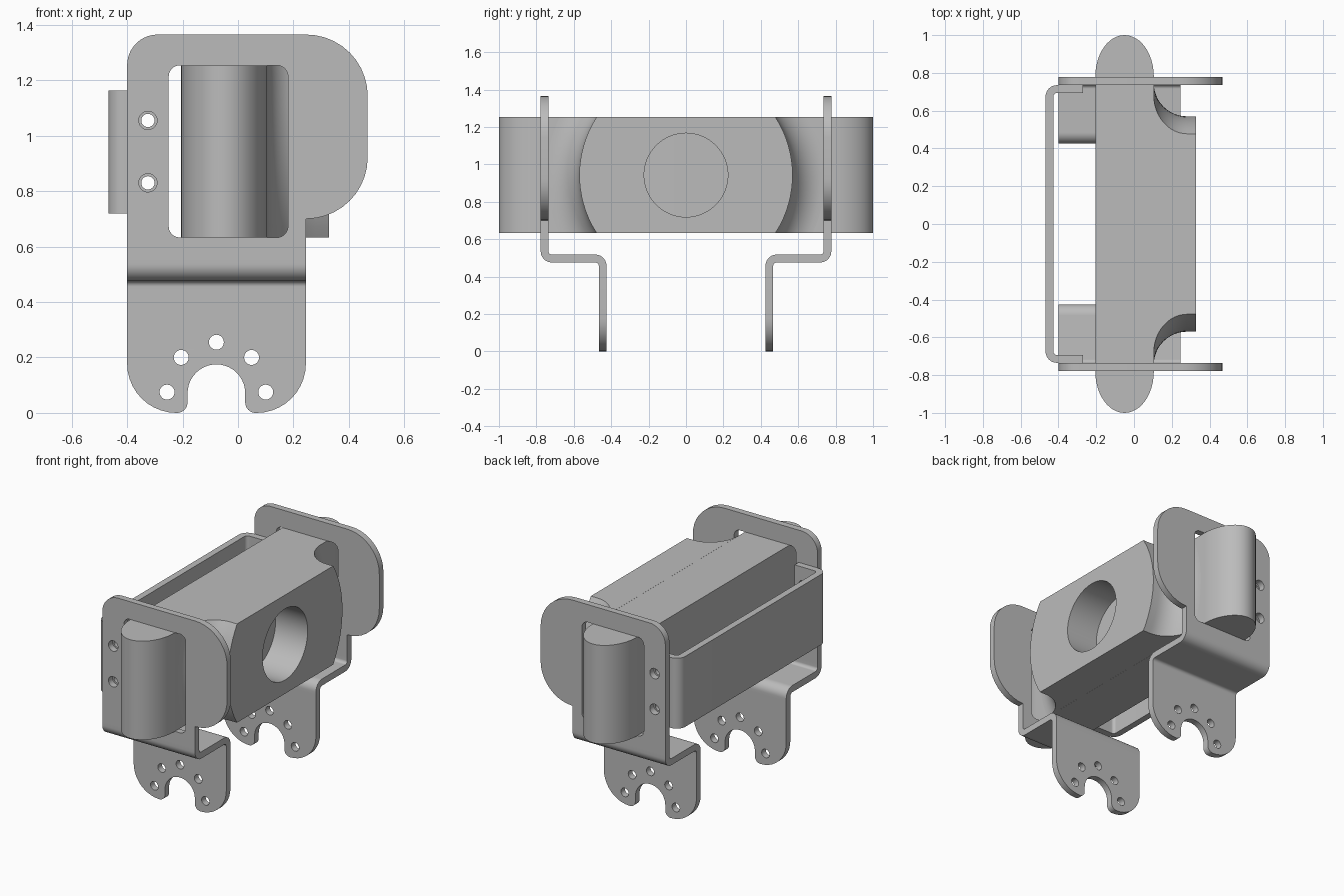
import bpy, bmesh, math
from mathutils import Matrix, Vector

if "Cube" in bpy.data.objects:
    bpy.data.objects.remove(bpy.data.objects["Cube"], do_unlink=True)

grey = bpy.data.materials.new("plain grey")
grey.use_nodes = True
grey.diffuse_color = (0.5, 0.5, 0.5, 1)
grey.node_tree.nodes["Principled BSDF"].inputs["Base Color"].default_value = (0.5, 0.5, 0.5, 1)

MID_Z, LOW, HIGH = 0.943, 0.633, 1.254      # body height
IN, OUT = 0.736, 0.777                      # faces of the upright plates
THICK = OUT - IN
LEFT, RIGHT = -0.40, 0.245                  # bracket sides


def rounded(corners, steps=10):
    """Closed outline from (x, y, radius) corners."""
    pts = []
    for i, (x, y, r) in enumerate(corners):
        p = Vector((x, y))
        if not r:
            pts.append(p)
            continue
        a = (Vector(corners[i - 1][:2]) - p).normalized()
        b = (Vector(corners[(i + 1) % len(corners)][:2]) - p).normalized()
        half = a.angle(b) / 2
        centre = p + (a + b).normalized() * (r / math.sin(half))
        start = p + a * (r / math.tan(half)) - centre
        end = p + b * (r / math.tan(half)) - centre
        sweep = start.angle_signed(end)
        for k in range(steps + 1):
            pts.append(centre + Matrix.Rotation(-sweep * k / steps, 2) @ start)
    return pts


def circle(x, y, r, n=24):
    return [Vector((x + r * math.cos(k * math.tau / n), y + r * math.sin(k * math.tau / n)))
            for k in range(n)]


def slab(loops, thickness, matrix):
    """Flat sheet with holes, as a mesh placed by the matrix."""
    curve = bpy.data.curves.new("outline", "CURVE")
    curve.dimensions, curve.fill_mode, curve.extrude = "2D", "BOTH", thickness / 2
    for loop in loops:
        spline = curve.splines.new("POLY")
        spline.points.add(len(loop) - 1)
        for pt, v in zip(spline.points, loop):
            pt.co = (v.x, v.y, 0, 1)
        spline.use_cyclic_u = True
    temp = bpy.data.objects.new("outline", curve)
    bpy.context.collection.objects.link(temp)
    bpy.context.view_layer.update()
    deps = bpy.context.evaluated_depsgraph_get()
    mesh = bpy.data.meshes.new_from_object(temp.evaluated_get(deps))
    bpy.data.objects.remove(temp, do_unlink=True)
    bpy.data.curves.remove(curve)
    bm = bmesh.new()
    bm.from_mesh(mesh)
    bmesh.ops.remove_doubles(bm, verts=bm.verts, dist=1e-5)
    bm.transform(matrix)
    bmesh.ops.recalc_face_normals(bm, faces=bm.faces)
    bm.to_mesh(mesh)
    bm.free()
    return mesh


def finish(obj):
    obj.data.materials.clear()
    obj.data.materials.append(grey)
    bpy.ops.object.select_all(action="DESELECT")
    obj.select_set(True)
    bpy.context.view_layer.objects.active = obj
    bpy.ops.object.shade_smooth_by_angle(angle=math.radians(30))


def part(name, meshes):
    """One object from several sheet pieces."""
    bm = bmesh.new()
    for m in meshes:
        bm.from_mesh(m)
        bpy.data.meshes.remove(m)
    mesh = bpy.data.meshes.new(name)
    bm.to_mesh(mesh)
    bm.free()
    obj = bpy.data.objects.new(name, mesh)
    bpy.context.collection.objects.link(obj)
    finish(obj)
    return obj


def upright(y):
    return Matrix.Translation((0, y, 0)) @ Matrix.Rotation(math.pi / 2, 4, "X")


def mirror_y(s):
    return Matrix.Diagonal((1, s, 1, 1))


SLOT_L, SLOT_R, SLOT_X = -0.182, 0.026, -0.078

# Brackets: windowed plate, stepped shelf and forked foot
for name, s in (("front_bracket", -1), ("back_bracket", 1)):
    plate = rounded([(LEFT, 0.56, 0), (RIGHT, 0.56, 0), (RIGHT, 0.70, 0),
                     (0.468, 0.70, 0.222), (0.468, 1.365, 0.222), (LEFT, 1.365, 0.11)])
    window = rounded([(-0.25, LOW, 0.04), (0.18, LOW, 0.04),
                      (0.18, HIGH, 0.04), (-0.25, HIGH, 0.04)])
    screw_holes = [circle(-0.325, z, 0.033) for z in (0.83, 1.055)]
    foot = rounded([(LEFT, 0.44, 0), (LEFT, 0, 0.178), (SLOT_L, 0, 0.038),
                    (SLOT_L, 0.175, 0.1039), (SLOT_R, 0.175, 0.1039),
                    (SLOT_R, 0, 0.038), (RIGHT, 0, 0.178), (RIGHT, 0.44, 0)])
    foot_holes = [circle(SLOT_X + dx, z, 0.027) for dx, z in
                  ((-0.178, 0.075), (-0.127, 0.2), (0, 0.255), (0.127, 0.2), (0.178, 0.075))]
    step = rounded([(OUT, 0.56, 0), (OUT, 0.476, 0.06), (0.466, 0.476, 0.02), (0.466, 0.44, 0),
                    (0.425, 0.44, 0), (0.425, 0.518, 0.06), (IN, 0.518, 0.02), (IN, 0.56, 0)])
    along_x = Matrix(((0, 0, 1, (LEFT + RIGHT) / 2), (1, 0, 0, 0), (0, 1, 0, 0), (0, 0, 0, 1)))
    part(name, [
        slab([plate, window] + screw_holes, THICK, mirror_y(s) @ upright((IN + OUT) / 2)),
        slab([foot] + foot_holes, THICK, mirror_y(s) @ upright(0.4455)),
        slab([step], RIGHT - LEFT, mirror_y(s) @ along_x)])

# Strap joining the two plates, with drilled end tabs
S_OUT, S_LOW, S_HIGH = IN - 0.001, 0.72, 1.163
S_IN, TAB = S_OUT - THICK, -0.38
strap = rounded([(TAB, S_OUT, 0), (-0.468, S_OUT, 0.06), (-0.468, -S_OUT, 0.06), (TAB, -S_OUT, 0),
                 (TAB, -S_IN, 0), (-0.427, -S_IN, 0.02), (-0.427, S_IN, 0.02), (TAB, S_IN, 0)])
tab = rounded([(TAB, S_LOW, 0), (-0.27, S_LOW, 0), (-0.27, S_HIGH, 0), (TAB, S_HIGH, 0)])
tab_holes = [circle(-0.325, z, 0.024) for z in (0.83, 1.055)]
part("rear_strap",
     [slab([strap], S_HIGH - S_LOW, Matrix.Translation((0, 0, (S_LOW + S_HIGH) / 2)))] +
     [slab([tab] + tab_holes, THICK, mirror_y(s) @ upright((S_IN + S_OUT) / 2)) for s in (-1, 1)])

# Long core bar with elliptical ends
CORE_X, HALF, SHOULDER = -0.05, 0.155, 0.78
core = []
for k in range(50):
    a = math.pi * (k % 25) / 24
    s = 1 if k < 25 else -1
    core.append(Vector((CORE_X + s * HALF * math.cos(a),
                        s * (SHOULDER + (1 - SHOULDER) * math.sin(a)))))
part("core_bar", [slab([core], HIGH - LOW, Matrix.Translation((0, 0, MID_Z)))])

# Side block: turned about the x axis, with a hollow fillet towards the core
FILLET, STEPS = 0.175, 12
stations = [(0.28 - FILLET * math.cos(t), 0.745 - FILLET * math.sin(t))
            for t in (math.pi / 2 * k / STEPS for k in range(STEPS + 1))] + [(0.328, 0.57)]
bm = bmesh.new()
rings = []
for x, radius in stations:
    zs = [LOW + (HIGH - LOW) * k / 16 for k in range(17)]
    side = [(math.sqrt(radius ** 2 - (z - MID_Z) ** 2), z) for z in zs]
    ring = side + [(-y, z) for y, z in reversed(side)]
    rings.append([bm.verts.new((x, y, z)) for y, z in ring])
for a, b in zip(rings, rings[1:]):
    for i in range(len(a)):
        j = (i + 1) % len(a)
        bm.faces.new((a[i], a[j], b[j], b[i]))
bm.faces.new(rings[0])
bm.faces.new(rings[-1])
bmesh.ops.recalc_face_normals(bm, faces=bm.faces)
mesh = bpy.data.meshes.new("side_block")
bm.to_mesh(mesh)
bm.free()
block = bpy.data.objects.new("side_block", mesh)
bpy.context.collection.objects.link(block)

# Round bore in the block, down to the core
bpy.ops.mesh.primitive_cylinder_add(vertices=64, radius=0.224, depth=0.6,
                                    location=(0.25, 0, MID_Z), rotation=(0, math.pi / 2, 0))
cutter = bpy.context.object
cutter.name = "bore_cutter"
cutter.hide_render = True
bpy.context.view_layer.objects.active = block
bore = block.modifiers.new("bore", "BOOLEAN")
bore.operation, bore.object, bore.solver = "DIFFERENCE", cutter, "EXACT"
bpy.ops.object.modifier_apply(modifier=bore.name)
bpy.data.objects.remove(cutter, do_unlink=True)
finish(block)
